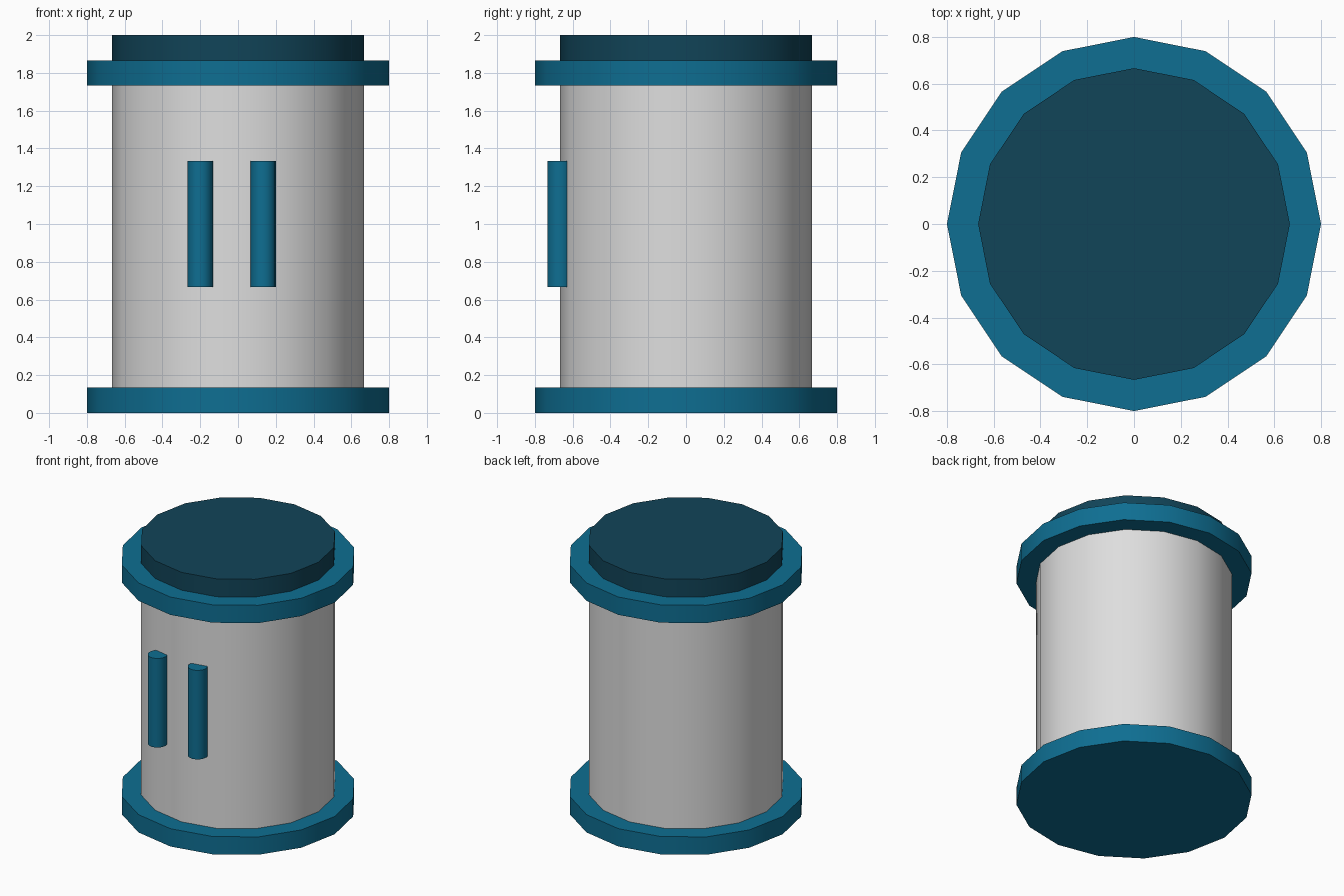
import bpy, math

if "Cube" in bpy.data.objects:
    bpy.data.objects.remove(bpy.data.objects["Cube"])


def material(name, rgb):
    m = bpy.data.materials.new(name)
    m.diffuse_color = (*rgb, 1.0)
    m.use_nodes = True
    m.node_tree.nodes["Principled BSDF"].inputs["Base Color"].default_value = m.diffuse_color
    return m


GREY = material("light grey", (0.73, 0.73, 0.73))
BLUE = material("teal blue", (0.0044, 0.156, 0.287))
DARK = material("dark teal", (0.0056, 0.058, 0.098))


def cylinder(name, radius, z0, z1, mat, x=0.0, y=0.0):
    # 16 sides with a corner on the +x axis, smooth around the side
    bpy.ops.mesh.primitive_cylinder_add(vertices=16, radius=radius, depth=z1 - z0,
                                        location=(x, y, (z0 + z1) / 2))
    ob = bpy.context.object
    ob.name = name
    ob.data.materials.append(mat)
    bpy.ops.object.shade_smooth_by_angle(angle=math.radians(30))
    return ob


# Canister body with its base flange, upper flange and lid
cylinder("base_flange", 0.8, 0.0, 0.1333, BLUE)
cylinder("body", 0.6667, 0.1333, 1.7333, GREY)
cylinder("upper_flange", 0.8, 1.7333, 1.8667, BLUE)
cylinder("lid", 0.6667, 1.8667, 2.0, DARK)

# Two upright bars half sunk into the front
for side, x in (("left", -0.2), ("right", 0.1333)):
    cylinder(f"{side}_bar", 0.0667, 0.6667, 1.3333, BLUE, x, -0.6667)
